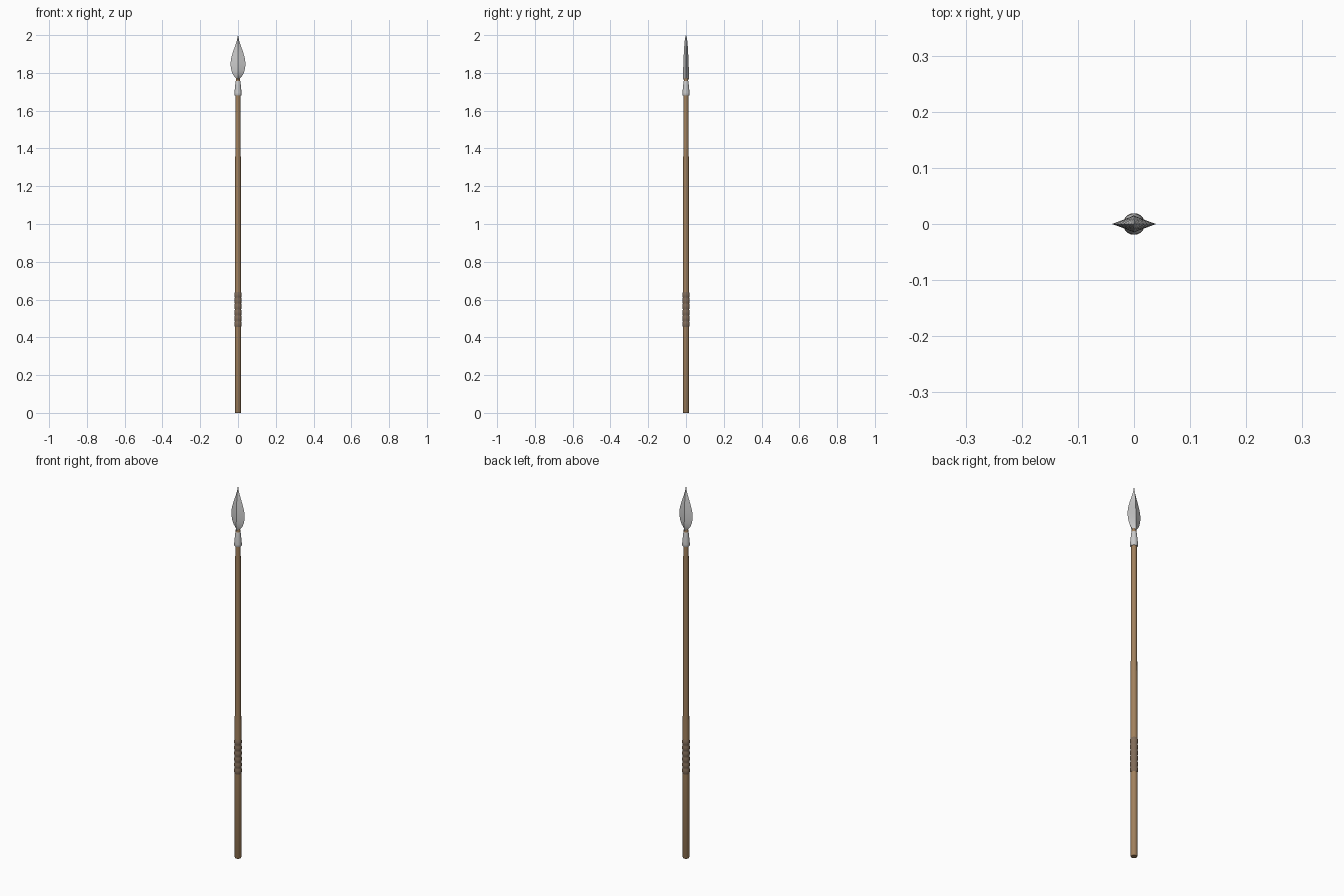
import bpy, bmesh, math

if "Cube" in bpy.data.objects:
    bpy.data.objects.remove(bpy.data.objects["Cube"])


def material(name, color):
    m = bpy.data.materials.new(name)
    m.diffuse_color = (*color, 1)
    m.use_nodes = True
    m.node_tree.nodes["Principled BSDF"].inputs["Base Color"].default_value = m.diffuse_color
    return m


wood = material("wood", (0.36, 0.22, 0.11))
leather = material("leather", (0.22, 0.15, 0.10))


def loft(name, rings, mat=None, angle=35):
    """Skin a list of rings (each a list of points) and cap both ends."""
    bm = bmesh.new()
    loops = [[bm.verts.new(p) for p in ring] for ring in rings]
    n = len(loops[0])
    for a, b in zip(loops, loops[1:]):
        for i in range(n):
            j = (i + 1) % n
            bm.faces.new((a[i], a[j], b[j], b[i]))
    bm.faces.new(loops[0][::-1])
    bm.faces.new(loops[-1])
    bmesh.ops.recalc_face_normals(bm, faces=bm.faces)
    mesh = bpy.data.meshes.new(name)
    bm.to_mesh(mesh)
    bm.free()
    ob = bpy.data.objects.new(name, mesh)
    bpy.context.collection.objects.link(ob)
    if mat:
        mesh.materials.append(mat)
    bpy.ops.object.select_all(action='DESELECT')
    bpy.context.view_layer.objects.active = ob
    ob.select_set(True)
    bpy.ops.object.shade_smooth_by_angle(angle=math.radians(angle))
    return ob


def lathe(name, profile, mat=None, sides=20, angle=35):
    turn = [2 * math.pi * i / sides for i in range(sides)]
    return loft(name, [[(r * math.cos(t), r * math.sin(t), z) for t in turn]
                       for r, z in profile], mat, angle)


# Tapered wooden shaft, its thin end running up through the socket
lathe("shaft", [(0.0145, 0), (0.0165, 0.004), (0.0162, 0.6), (0.0148, 1.3),
                (0.0132, 1.68), (0.0115, 1.765), (0.009, 1.78)], wood)

# Leather grip made of stacked bulging wraps
wraps, z0, z1 = 6, 0.455, 0.64
steps = wraps * 6
grip = [(0.0168 + 0.0024 * abs(math.sin(math.pi * wraps * i / steps)),
         z0 + (z1 - z0) * i / steps) for i in range(steps + 1)]
lathe("grip", grip, leather)

# Metal socket: flared collar narrowing towards the blade
lathe("socket", [(0.0165, 1.68), (0.0188, 1.684), (0.0186, 1.695),
                 (0.0165, 1.72), (0.0132, 1.752), (0.012, 1.757)])

# Leaf-shaped blade with a diamond section and central ridge: z, half width, half depth
leaf = [(1.765, 0.006, 0.0145), (1.775, 0.014, 0.0155), (1.79, 0.0265, 0.0153),
        (1.81, 0.0345, 0.015), (1.83, 0.0382, 0.0146), (1.85, 0.0392, 0.014),
        (1.87, 0.0375, 0.0132), (1.89, 0.033, 0.0123), (1.91, 0.027, 0.0113),
        (1.93, 0.020, 0.0102), (1.95, 0.013, 0.0088), (1.97, 0.0065, 0.0068),
        (1.985, 0.003, 0.0045), (2.0, 0.0008, 0.001)]
loft("blade", [[(w, 0, z), (0, d, z), (-w, 0, z), (0, -d, z)] for z, w, d in leaf],
     angle=30)
